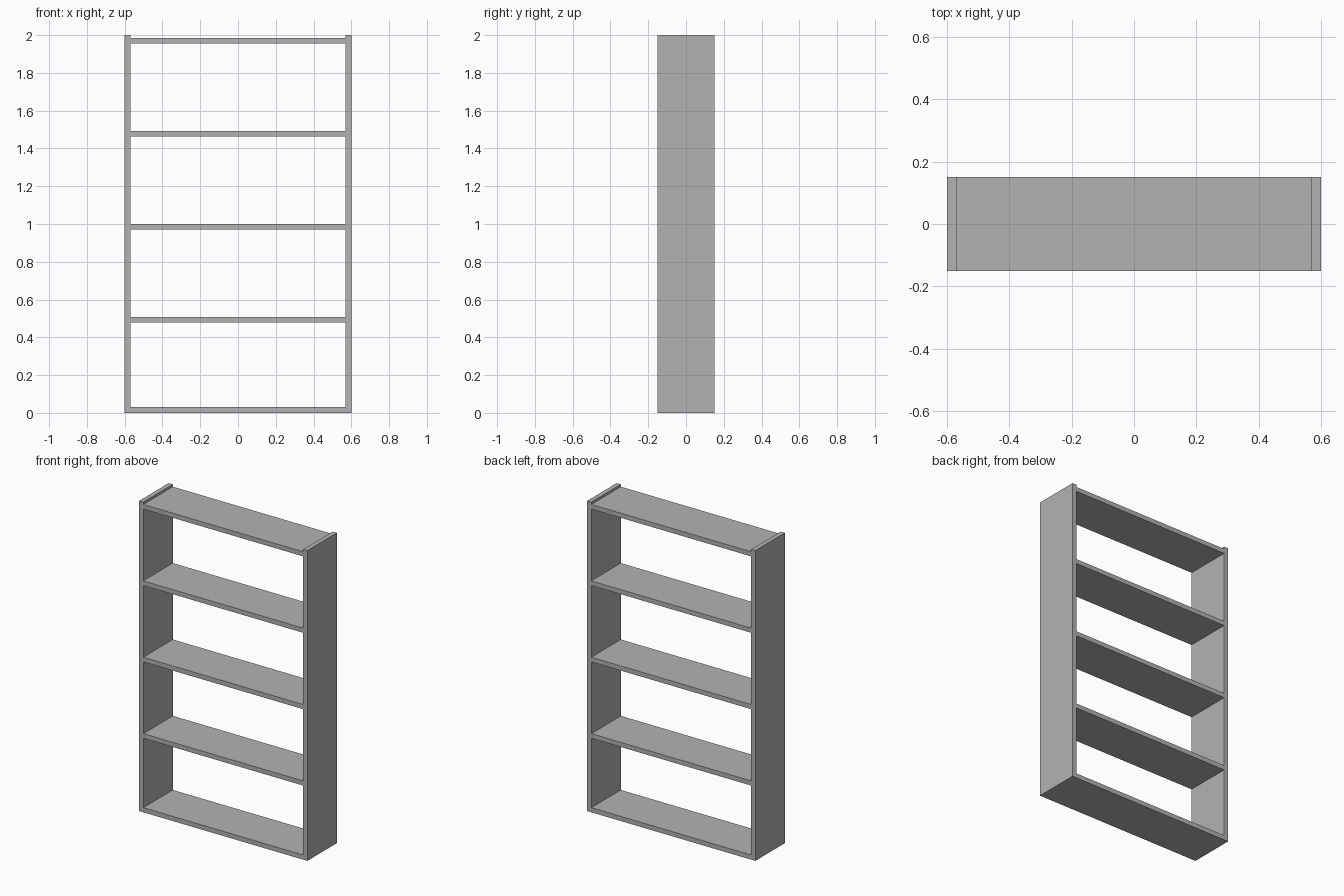
import bpy

if "Cube" in bpy.data.objects:
    bpy.data.objects.remove(bpy.data.objects["Cube"])

WIDTH, DEPTH, HEIGHT, BOARD = 1.2, 0.3, 2.0, 0.03
GAPS = 4

grey = bpy.data.materials.new("plain_grey")
grey.diffuse_color = (0.448, 0.448, 0.448, 1)
grey.use_nodes = True
grey.node_tree.nodes["Principled BSDF"].inputs["Base Color"].default_value = grey.diffuse_color


def board(name, size, centre):
    """Add one flat rectangular board."""
    bpy.ops.mesh.primitive_cube_add(size=1, location=centre)
    obj = bpy.context.object
    obj.name = name
    obj.scale = size
    bpy.ops.object.transform_apply(location=False, rotation=False, scale=True)
    obj.data.materials.append(grey)


# Upright side panels
for name, side in (("left_side_panel", -1), ("right_side_panel", 1)):
    board(name, (BOARD, DEPTH, HEIGHT), (side * (WIDTH - BOARD) / 2, 0, HEIGHT / 2))

# Bottom board, resting on the floor between the sides
inner = WIDTH - 2 * BOARD
board("bottom_board", (inner, DEPTH, BOARD), (0, 0, BOARD / 2))

# Evenly spaced shelves; the highest sits just below the side tops
step = (HEIGHT - BOARD) / GAPS
for i in range(1, GAPS + 1):
    name = "top_board" if i == GAPS else f"shelf_{i}"
    board(name, (inner, DEPTH, BOARD), (0, 0, i * step))
